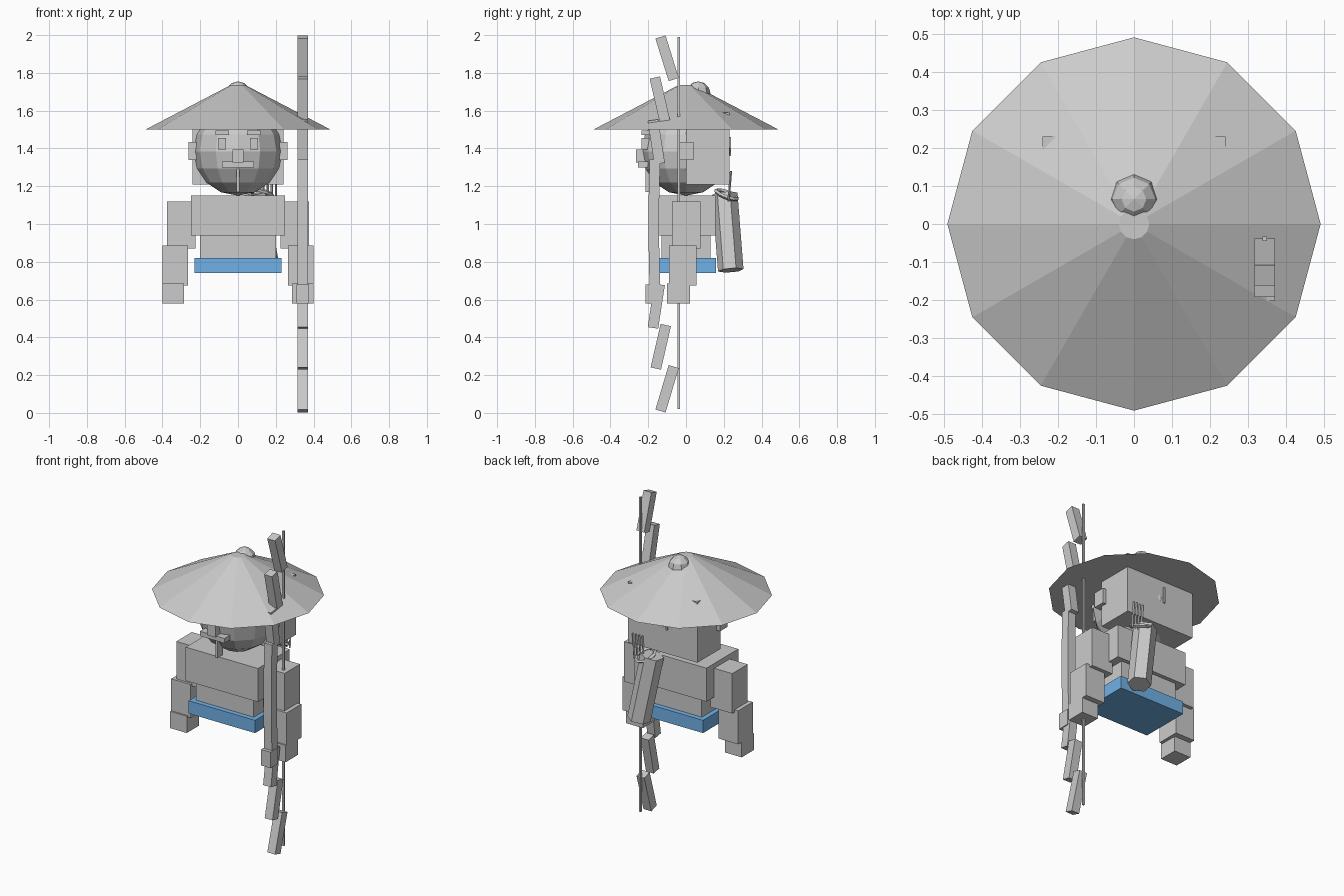
import bpy, math
from mathutils import Vector

if "Cube" in bpy.data.objects:
    bpy.data.objects.remove(bpy.data.objects["Cube"])


def material(name, rgb):
    m = bpy.data.materials.new(name)
    m.diffuse_color = (*rgb, 1)
    m.use_nodes = True
    m.node_tree.nodes["Principled BSDF"].inputs["Base Color"].default_value = m.diffuse_color
    return m


GREY = material("grey", (0.6, 0.6, 0.6))
BLUE = material("blue", (0.18, 0.48, 0.87))


def finish(name, mat=GREY):
    o = bpy.context.object
    o.name = name
    o.data.materials.append(mat)
    return o


def box(name, x, y, z, mat=GREY):
    """Box from (min, max) ranges on each axis."""
    bpy.ops.mesh.primitive_cube_add(size=1, location=[sum(r) / 2 for r in (x, y, z)])
    o = finish(name, mat)
    o.scale = [r[1] - r[0] for r in (x, y, z)]
    return o


def pair(name, x, y, z):
    """Box and its mirror image across x = 0."""
    box("right_" + name, x, y, z)
    box("left_" + name, (-x[1], -x[0]), y, z)


def aim(o, a, b):
    """Turn the object's local z along the line from a to b."""
    o.rotation_euler = (b - a).to_track_quat('Z', 'Y').to_euler()


def prism(name, a, b, radius, sides):
    a, b = Vector(a), Vector(b)
    bpy.ops.mesh.primitive_cylinder_add(vertices=sides, radius=radius,
                                        depth=(b - a).length, location=(a + b) / 2)
    o = finish(name)
    aim(o, a, b)
    return o


def ball(name, loc, r, segments, rings):
    bpy.ops.mesh.primitive_uv_sphere_add(segments=segments, ring_count=rings,
                                         radius=r, location=loc)
    return finish(name)


# Straw hat with knob
bpy.ops.mesh.primitive_cone_add(vertices=12, radius1=0.49, radius2=0.04,
                                depth=0.235, location=(0, 0, 1.6175))
finish("hat")
ball("hat_knob", (0, 0.065, 1.69), 0.065, 8, 6)

# Head, hair block and ears
ball("head", (0, 0, 1.385), 0.235, 12, 8)
box("hair", (-0.24, 0.24), (0, 0.23), (1.21, 1.59))
pair("ear", (0.22, 0.263), (-0.035, 0.04), (1.34, 1.435))

# Face
pair("eye", (0.063, 0.105), (-0.235, -0.18), (1.395, 1.455))
pair("brow", (0.048, 0.118), (-0.235, -0.18), (1.47, 1.495))
box("nose", (-0.028, 0.028), (-0.265, -0.2), (1.325, 1.395))
box("moustache", (-0.085, 0.085), (-0.255, -0.2), (1.30, 1.33))
box("beard", (-0.007, 0.007), (-0.215, -0.16), (1.17, 1.31))

# Body
box("chest", (-0.25, 0.25), (-0.16, 0.155), (0.94, 1.15))
box("waist", (-0.2, 0.2), (-0.13, 0.13), (0.82, 0.94))
box("sash", (-0.23, 0.23), (-0.16, 0.16), (0.74, 0.82), BLUE)

# Arms
pair("upper_arm", (0.225, 0.375), (-0.075, 0.078), (0.87, 1.12))
pair("forearm", (0.265, 0.4), (-0.09, 0.055), (0.675, 0.885))
pair("hand", (0.285, 0.4), (-0.1, 0.02), (0.58, 0.685))

# Bow limbs, each given by its (y, z) end points
limbs = [((-0.135, 1.99), (-0.065, 1.765)),
         ((-0.165, 1.775), (-0.112, 1.545)),
         ((-0.175, 1.55), (-0.14, 1.32)),
         ((-0.165, 1.34), (-0.17, 1.12)),
         ((-0.17, 1.13), (-0.17, 0.88)),
         ((-0.17, 0.89), (-0.165, 0.66)),
         ((-0.175, 0.45), (-0.14, 0.68)),
         ((-0.16, 0.235), (-0.107, 0.465)),
         ((-0.135, 0.01), (-0.065, 0.245))]
for i, (a, b) in enumerate(limbs):
    a, b = Vector((0.343, *a)), Vector((0.343, *b))
    limb = box(f"bow_limb_{i + 1}", (0, 0.054), (0, 0.056), (0, (b - a).length))
    limb.location = (a + b) / 2
    limb.rotation_euler.x = math.atan2(-(b - a).y, (b - a).z)
box("bow_grip", (0.31, 0.376), (-0.215, -0.14), (0.58, 0.68))
box("bow_string", (0.337, 0.349), (-0.045, -0.033), (0.02, 1.99))

# Quiver with strap ring and arrows on the back
prism("quiver", (0.16, 0.237, 0.755), (0.09, 0.205, 1.16), 0.068, 6)
bpy.ops.mesh.primitive_torus_add(major_segments=10, minor_segments=4, major_radius=0.06,
                                 minor_radius=0.011, location=(0.13, 0.215, 1.155),
                                 rotation=(-0.35, 0.25, 0))
finish("quiver_ring")
for i in range(4):
    x = 0.135 + 0.022 * i
    prism(f"arrow_{i + 1}", (x, 0.225, 1.12), (x, 0.238, 1.28), 0.006, 4)
box("hair_pin", (-0.035, -0.023), (0.225, 0.238), (1.36, 1.46))
